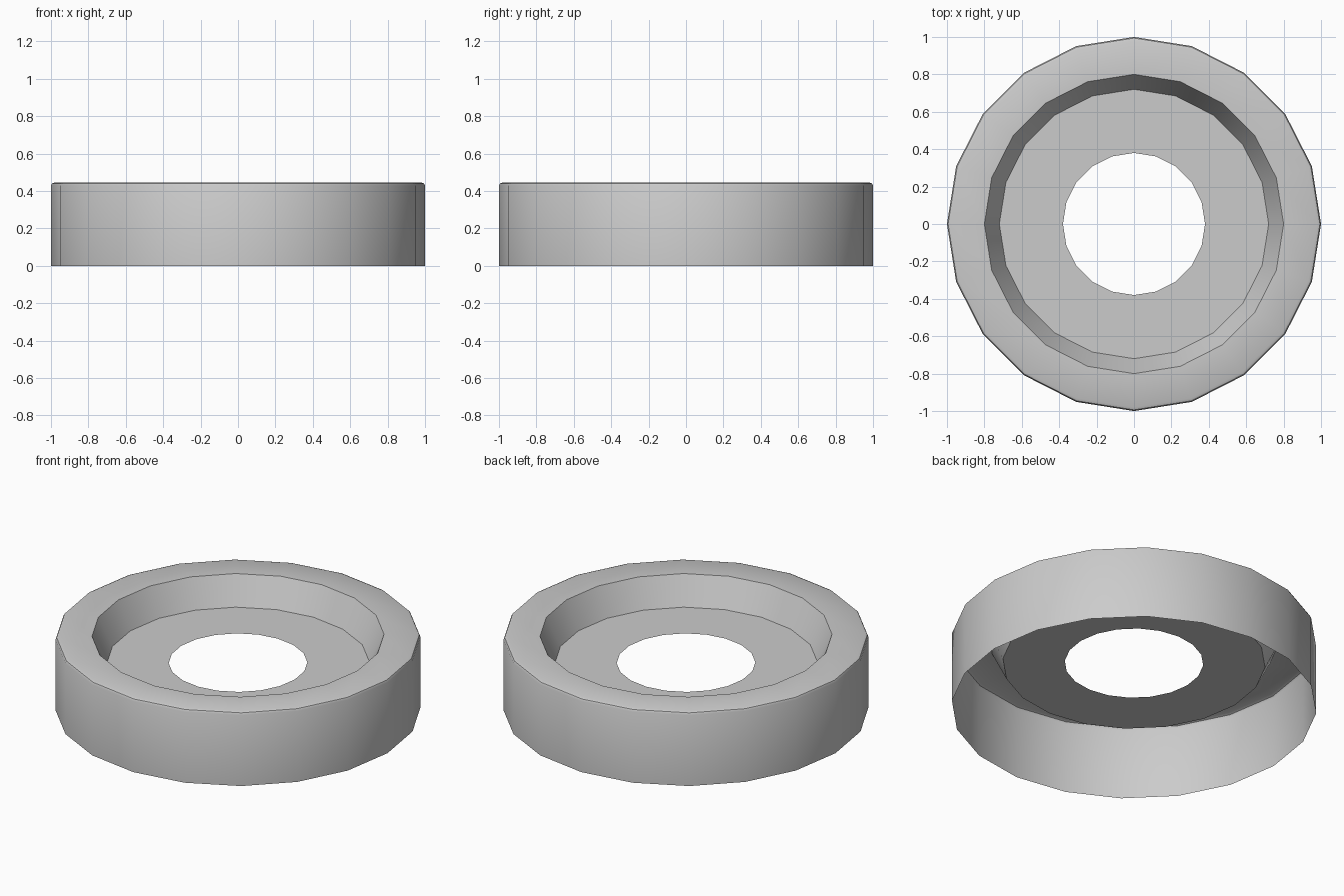
import bpy, bmesh
from math import cos, sin, tau

if "Cube" in bpy.data.objects:
    bpy.data.objects.remove(bpy.data.objects["Cube"])

SIDES = 20
# Half cross-section (radius, height): outer wall, chamfer, rim, sloped inner wall, floor to hole
PROFILE = [(1.0, 0.0), (1.0, 0.428), (0.994, 0.44), (0.98, 0.446),
           (0.80, 0.446), (0.72, 0.28), (0.38, 0.28)]


def lathe(name, profile, sides):
    bm = bmesh.new()
    rings = [[bm.verts.new((r * cos(tau * i / sides), r * sin(tau * i / sides), z))
              for i in range(sides)] for r, z in profile]
    for a, b in zip(rings, rings[1:]):
        for i in range(sides):
            j = (i + 1) % sides
            bm.faces.new((a[i], a[j], b[j], b[i]))
    mesh = bpy.data.meshes.new(name)
    bm.to_mesh(mesh)
    bm.free()
    obj = bpy.data.objects.new(name, mesh)
    bpy.context.collection.objects.link(obj)
    return obj


# Open-bottomed ring shell
ring = lathe("ring_shell", PROFILE, SIDES)
bpy.context.view_layer.objects.active = ring
ring.select_set(True)
bpy.ops.object.shade_smooth_by_angle(angle=0.7)
